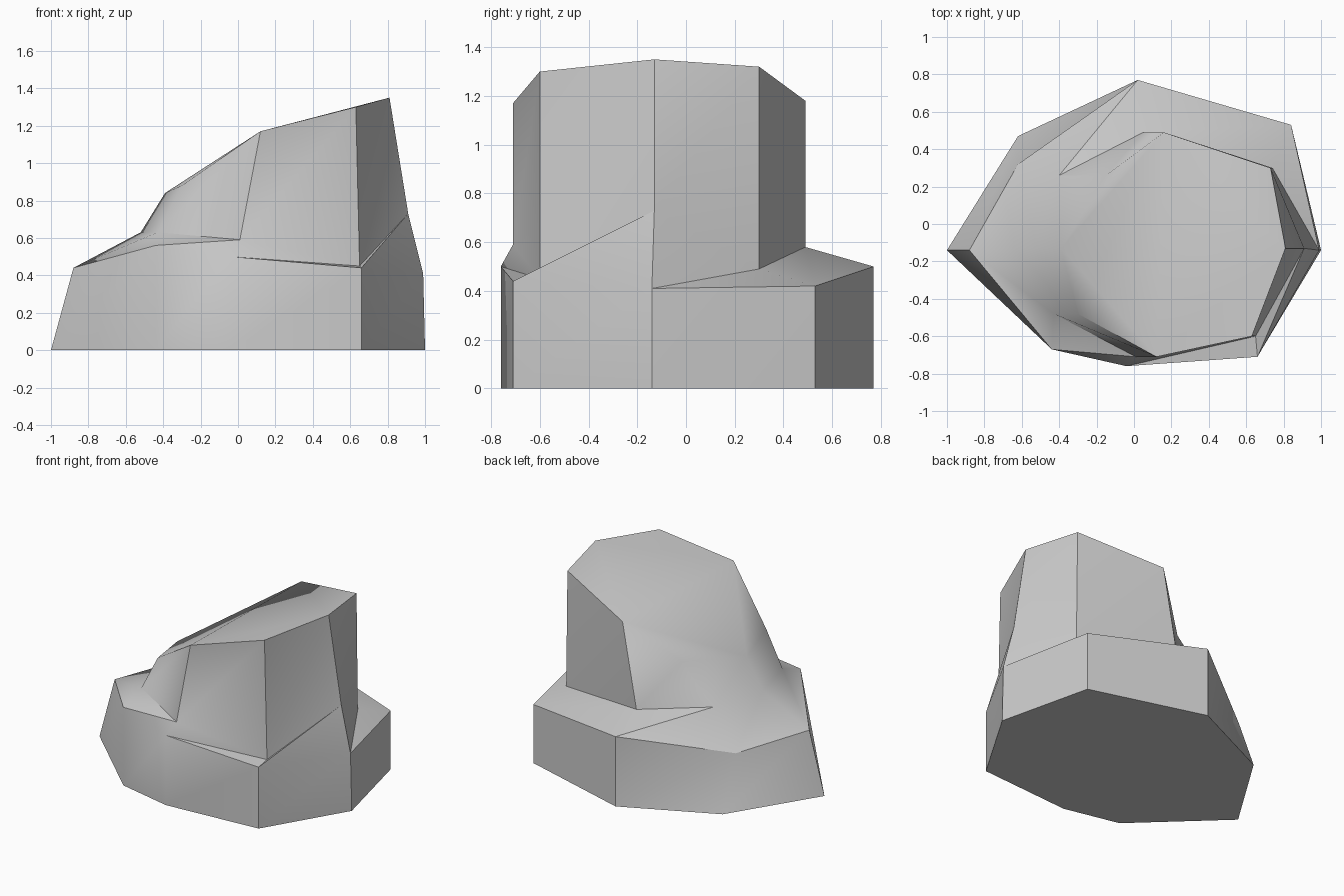
import bpy
import bmesh
import math

default_cube = bpy.data.objects.get("Cube")
if default_cube:
    bpy.data.objects.remove(default_cube, do_unlink=True)

# Single grey stone colour
stone = bpy.data.materials.new("stone_grey")
stone.use_nodes = True
grey = (0.6, 0.6, 0.6, 1)
stone.diffuse_color = grey
stone.node_tree.nodes["Principled BSDF"].inputs["Base Color"].default_value = grey

# Four eight-sided rings, each starting at the right-hand point
ground_ring = [(-1, -.14, 0), (-.44, -.67, 0), (-.04, -.76, 0), (.66, -.71, 0),
               (1, -.14, 0), (.84, .53, 0), (.02, .77, 0), (-.62, .47, 0)]
shoulder_ring = [(-.88, -.14, .44), (-.44, -.67, .56), (-.04, -.76, .5), (.66, -.71, .44),
                 (.99, -.14, .41), (.84, .53, .42), (.02, .77, .5), (-.62, .32, .38)]
neck_ring = [(-.52, -.13, .63), (-.43, -.48, .63), (.01, -.71, .59), (.65, -.6, .45),
             (.91, -.13, .73), (.74, .3, .49), (.05, .49, .58), (-.4, .26, .63)]
crown_ring = [(-.39, -.13, .84), (-.3, -.48, .88), (.12, -.71, 1.17), (.63, -.6, 1.3),
              (.81, -.13, 1.35), (.73, .3, 1.32), (.16, .49, 1.18), (-.15, .26, .89)]


def bridge(bm, lower, upper, flipped_sides=()):
    """Join two rings with a band of triangles, choosing the fold of each side."""
    count = len(lower)
    for i in range(count):
        j = (i + 1) % count
        if i in flipped_sides:
            bm.faces.new((lower[i], lower[j], upper[i]))
            bm.faces.new((lower[j], upper[j], upper[i]))
        else:
            bm.faces.new((lower[i], lower[j], upper[j]))
            bm.faces.new((lower[i], upper[j], upper[i]))


bm = bmesh.new()
ground, shoulder, neck, crown = [
    [bm.verts.new(point) for point in ring]
    for ring in (ground_ring, shoulder_ring, neck_ring, crown_ring)]

# Broad base, sloping ledge and upright tower
bm.faces.new(ground[::-1])
bridge(bm, ground, shoulder)
bridge(bm, shoulder, neck)
bridge(bm, neck, crown)

# Sloping crown: low nose, middle slope and high back
for corners in ((0, 1, 2), (0, 2, 6), (0, 6, 7), (2, 3, 4), (2, 4, 6), (4, 5, 6)):
    bm.faces.new([crown[c] for c in corners])

bmesh.ops.recalc_face_normals(bm, faces=bm.faces)
mesh = bpy.data.meshes.new("boulder")
bm.to_mesh(mesh)
bm.free()
mesh.materials.append(stone)
boulder = bpy.data.objects.new("boulder", mesh)
bpy.context.collection.objects.link(boulder)

# Soft shading across gentle folds, crisp along strong edges
bpy.context.view_layer.objects.active = boulder
boulder.select_set(True)
bpy.ops.object.shade_smooth_by_angle(angle=math.radians(35))
